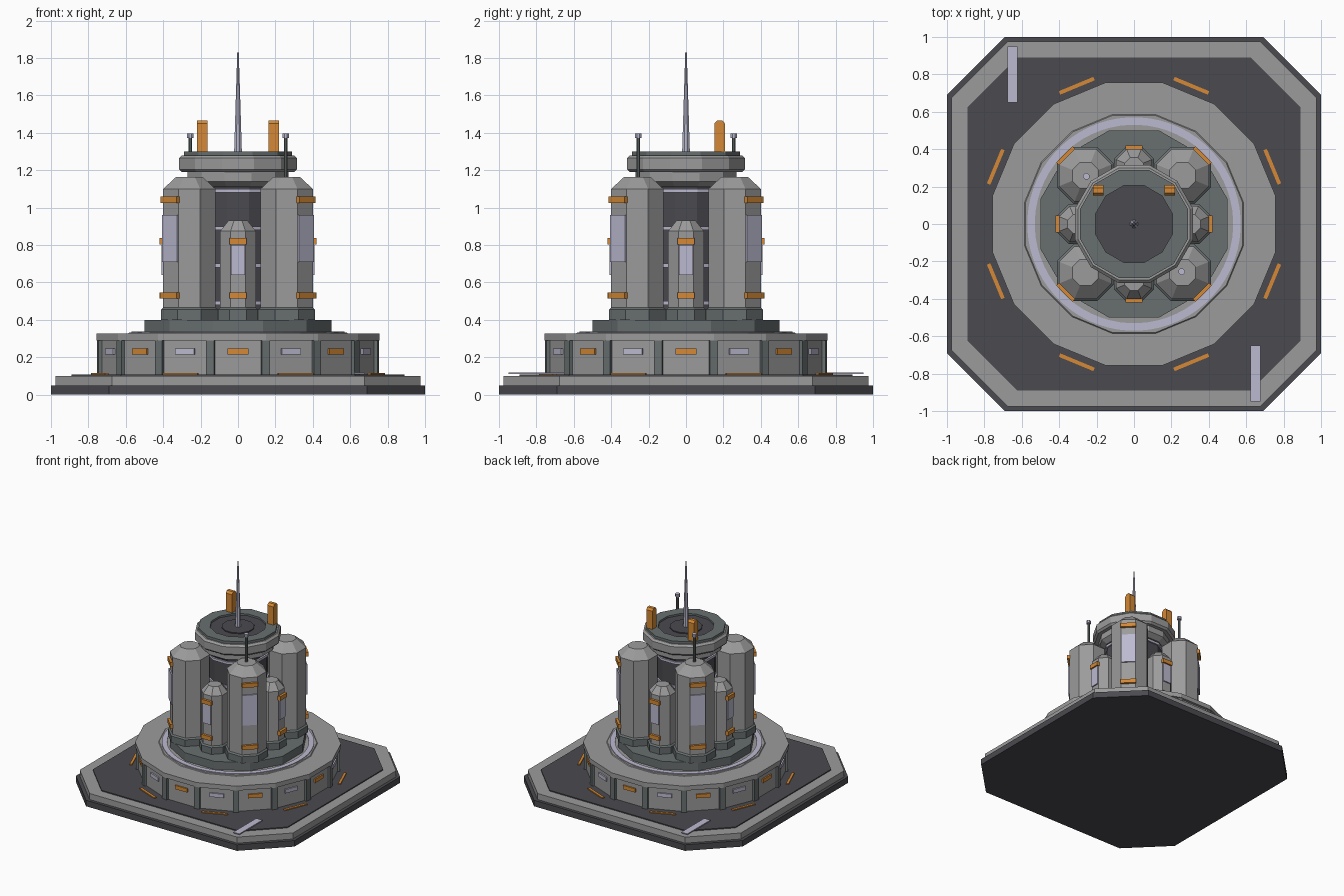
import bpy, math
from math import sin, cos, pi, radians
from mathutils import Matrix, Vector

if "Cube" in bpy.data.objects:
    bpy.data.objects.remove(bpy.data.objects["Cube"])


def mat(name, r, g, b):
    m = bpy.data.materials.new(name)
    m.diffuse_color = (r, g, b, 1)
    m.use_nodes = True
    m.node_tree.nodes["Principled BSDF"].inputs["Base Color"].default_value = m.diffuse_color
    return m


LIGHT = mat("light grey", 0.33, 0.33, 0.33)
DARK = mat("charcoal", 0.07, 0.068, 0.078)
SLATE = mat("slate grey", 0.14, 0.16, 0.16)
LILAC = mat("pale lilac", 0.50, 0.49, 0.63)
ORANGE = mat("orange", 0.66, 0.25, 0.035)


def make(name, verts, faces, material):
    me = bpy.data.meshes.new(name)
    me.from_pydata(verts, [], faces)
    me.materials.append(material)
    ob = bpy.data.objects.new(name, me)
    bpy.context.collection.objects.link(ob)
    return ob


def loft(name, rings, material, closed=False):
    """Join rings of points; cap the ends, or join last ring to first."""
    n, m = len(rings[0]), len(rings)
    verts = [p for ring in rings for p in ring]
    faces = []
    for j in range(m if closed else m - 1):
        a, b = j * n, ((j + 1) % m) * n
        for i in range(n):
            k = (i + 1) % n
            faces.append((a + i, a + k, b + k, b + i))
    if not closed:
        faces.append(tuple(reversed(range(n))))
        faces.append(tuple(range((m - 1) * n, m * n)))
    return make(name, verts, faces, material)


def prism(name, n, profile, material, center=(0, 0), closed=False):
    """n-sided lathe with flat faces on the axes; radii reach the flats."""
    k = 1 / cos(pi / n)
    rings = [[(center[0] + r * k * cos((2 * i + 1) * pi / n),
               center[1] + r * k * sin((2 * i + 1) * pi / n), z)
              for i in range(n)] for r, z in profile]
    return loft(name, rings, material, closed)


def slab(name, h, c, z0, z1, material):
    """Square slab with cut corners."""
    pts = [(h, -c), (h, c), (c, h), (-c, h), (-h, c), (-h, -c), (-c, -h), (c, -h)]
    return loft(name, [[(x, y, z) for x, y in pts] for z in (z0, z1)], material)


def plate(name, angle, dist, z0, z1, width, depth, material, center=(0, 0)):
    """Box standing at a distance and angle from a centre, facing outward."""
    rot = Matrix.Rotation(angle, 3, 'Z')
    off = Vector((center[0], center[1], 0))
    rings = [[off + rot @ Vector((dist + sx * depth / 2, sy * width / 2, z))
              for sx, sy in ((1, -1), (1, 1), (-1, 1), (-1, -1))] for z in (z0, z1)]
    return loft(name, rings, material)


# Base platform
slab("base_foot", 1.0, 0.69, 0, 0.05, DARK)
slab("base_deck", 0.975, 0.675, 0.05, 0.10, LIGHT)
slab("deck_inlay", 0.89, 0.625, 0.10, 0.108, DARK)

# Deck markings
for s in (1, -1):
    plate("deck_walkway", 0 if s > 0 else pi, 0.65, 0.11, 0.118, 0.30, 0.055,
          LILAC, (0, -0.80 * s))
for i in range(8):
    plate("deck_marker", (i + 0.5) * pi / 4, 0.80, 0.108, 0.116, 0.20, 0.02, ORANGE)

# Lower drum with posts and wall lights
prism("drum_wall", 16, [(0.735, 0.10), (0.735, 0.29)], LIGHT)
prism("drum_cap", 16, [(0.757, 0.29), (0.757, 0.328)], LIGHT)
prism("drum_collar", 16, [(0.585, 0.328), (0.58, 0.333)], LIGHT)
for i in range(16):
    a = i * pi / 8
    plate("drum_post", a + pi / 16, 0.745, 0.108, 0.29, 0.045, 0.04, SLATE)
    plate("drum_light", a, 0.738, 0.215, 0.246, 0.11, 0.016,
          LILAC if i % 2 else ORANGE)
prism("glow_ring", 64, [(0.53, 0.33), (0.57, 0.33), (0.57, 0.338), (0.53, 0.338)],
      LILAC, closed=True)
prism("tower_plinth", 12, [(0.50, 0.328), (0.50, 0.40)], SLATE)

# Central core with rings
prism("core", 12, [(0.22, 0.40), (0.22, 1.13)], DARK)
for z in (0.49, 0.69, 0.89, 1.09):
    prism("core_ring", 12, [(0.232, z - 0.01), (0.232, z + 0.01)], LILAC)


def pod(name, angle, center, r, top, shoulder, tip, bands, panel, bw, pw):
    """Eight-sided tank with foot, sloped shoulders, bands and a window."""
    prism(name + "_foot", 8, [(r + 0.012, 0.40), (r + 0.012, 0.455), (r, 0.465)],
          SLATE, center)
    prism(name, 8, [(r, 0.46), (r, shoulder), (tip, top)], LIGHT, center)
    for z in bands:
        plate(name + "_band", angle, r + 0.004, z - 0.017, z + 0.017, bw, 0.03,
              ORANGE, center)
    plate(name + "_window", angle, r + 0.004, panel[0], panel[1], pw, 0.012,
          LILAC, center)


# Four tall tanks on the diagonals, four short pods on the axes
for i in range(4):
    a = pi / 4 + i * pi / 2
    c = (math.copysign(0.26, cos(a)), math.copysign(0.26, sin(a)))
    pod("tall_tank", a, c, 0.14, 1.165, 1.10, 0.07, (0.53, 1.043),
        (0.71, 0.96), 0.122, 0.112)
    b = i * pi / 2
    pod("short_pod", b, (0.305 * cos(b), 0.305 * sin(b)), 0.095, 0.932, 0.875,
        0.05, (0.53, 0.82), (0.64, 0.80), 0.09, 0.074)

# Crown
prism("crown_neck", 12, [(0.23, 1.11), (0.27, 1.14), (0.27, 1.20)], LIGHT)
prism("crown_band", 12, [(0.30, 1.19), (0.315, 1.205), (0.315, 1.265), (0.30, 1.28)],
      LIGHT)
prism("crown_rim", 12, [(0.205, 1.28), (0.29, 1.28), (0.29, 1.30), (0.205, 1.30)],
      SLATE, closed=True)
prism("crown_floor", 12, [(0.207, 1.28), (0.207, 1.285)], DARK)
prism("crown_step", 12, [(0.12, 1.285), (0.12, 1.293)], DARK)

# Spire
prism("spire", 8, [(0.021, 1.285), (0.012, 1.58), (0.004, 1.83)], LILAC)

# Orange fins with cut top edges
for s in (1, -1):
    side = [(0.152, 1.295), (0.208, 1.295), (0.208, 1.45), (0.193, 1.467),
            (0.167, 1.467), (0.152, 1.45)]
    loft("crown_fin", [[(s * 0.19 + dx, y, z) for y, z in side]
                       for dx in (-0.028, 0.028)], ORANGE)

# Antennas on two opposite tanks
for s in (1, -1):
    c = (0.255 * s, -0.255 * s)
    prism("antenna_rod", 8, [(0.010, 1.16), (0.010, 1.375)], SLATE, c)
    prism("antenna_cap", 8, [(0.017, 1.372), (0.017, 1.396)], LILAC, c)

# Consistent outward normals
import bmesh
for ob in bpy.data.objects:
    bm = bmesh.new()
    bm.from_mesh(ob.data)
    bmesh.ops.recalc_face_normals(bm, faces=bm.faces)
    bm.to_mesh(ob.data)
    bm.free()
